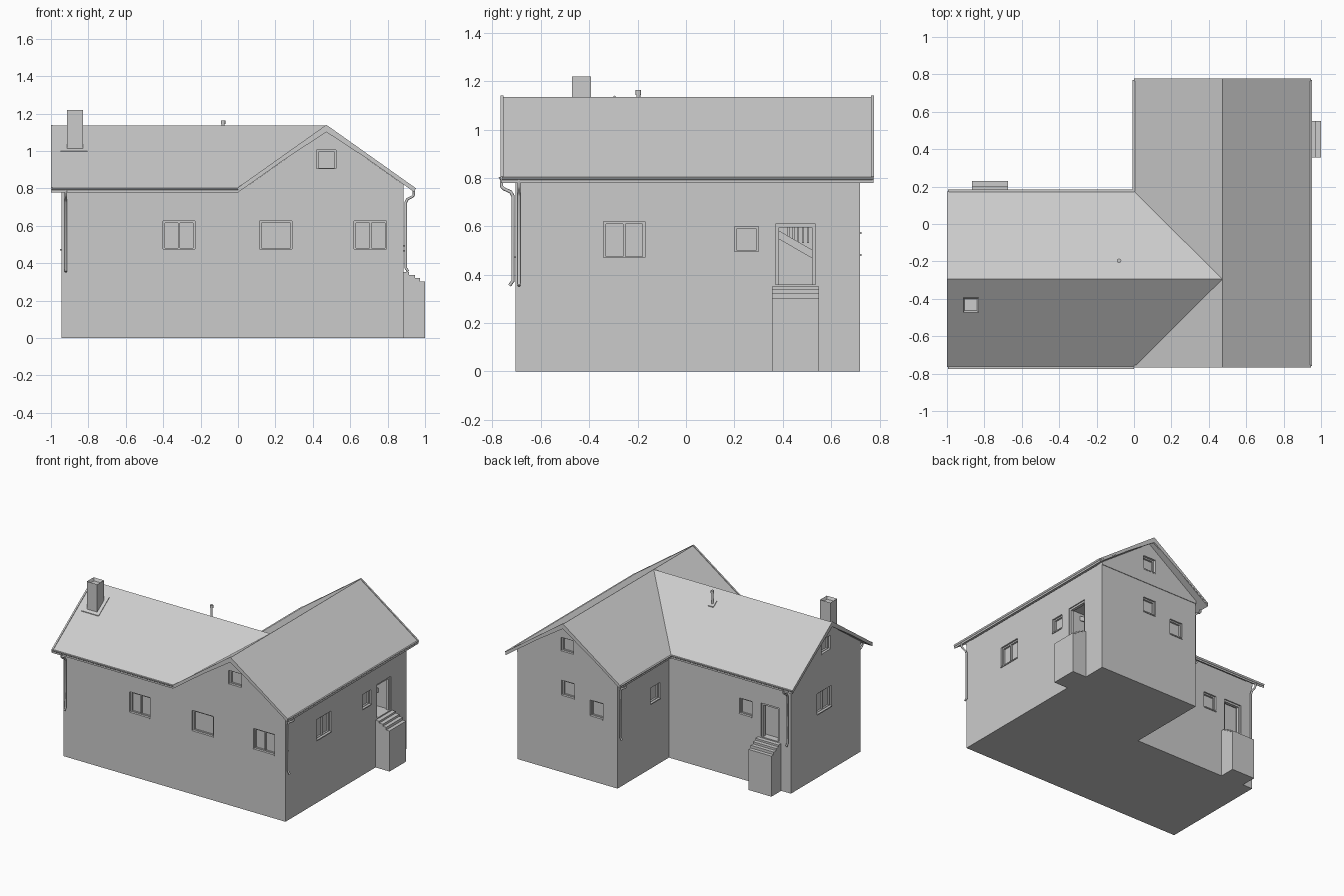
import bpy, bmesh, math
from mathutils import Vector, Matrix

if "Cube" in bpy.data.objects:
    bpy.data.objects.remove(bpy.data.objects["Cube"])


def finish(name, bm):
    bmesh.ops.recalc_face_normals(bm, faces=bm.faces)
    me = bpy.data.meshes.new(name)
    bm.to_mesh(me)
    bm.free()
    ob = bpy.data.objects.new(name, me)
    bpy.context.collection.objects.link(ob)
    return ob


def add_box(bm, lo, hi):
    c = [(a + b) / 2 for a, b in zip(lo, hi)]
    s = [abs(b - a) for a, b in zip(lo, hi)]
    m = Matrix.Translation(c) @ Matrix.Diagonal((*s, 1))
    bmesh.ops.create_cube(bm, size=1, matrix=m)


def add_prism(bm, pts, vec):
    f = bm.faces.new([bm.verts.new(p) for p in pts])
    r = bmesh.ops.extrude_face_region(bm, geom=[f])
    bmesh.ops.translate(bm, vec=vec, verts=[v for v in r['geom'] if isinstance(v, bmesh.types.BMVert)])
    # extrude_face_region removes the start cap from the region, so restore it if absent
    if not f.is_valid:
        bm.faces.new([v for v in bm.verts if any((v.co - Vector(p)).length < 1e-7 for p in pts)])


def prism(name, pts, vec):
    bm = bmesh.new()
    add_prism(bm, pts, Vector(vec))
    return finish(name, bm)


# wall planes: (axis of normal, coordinate, outward sign)
X0, X1, XM = -0.945, 0.885, 0.06
Y0, Y1, YM = -0.705, 0.72, 0.115
FACES = dict(front=(1, Y0, -1), right=(0, X1, 1), back=(1, Y1, 1),
             wing_back=(1, YM, 1), wing_left=(0, XM, -1), left=(0, X0, -1))


def face_box(bm, face, u0, u1, z0, z1, d0, d1):
    ax, c, s = FACES[face]
    a, b = c + s * d0, c + s * d1
    if ax == 0:
        add_box(bm, (min(a, b), u0, z0), (max(a, b), u1, z1))
    else:
        add_box(bm, (u0, min(a, b), z0), (u1, max(a, b), z1))


# foundation and upper walls share the L-shaped plan
PLAN = [(X0, Y0), (X1, Y0), (X1, Y1), (XM, Y1), (XM, YM), (X0, YM)]
prism("foundation", [(x, y, 0) for x, y in PLAN], (0, 0, 0.355))
walls = prism("walls", [(x, y, 0.355) for x, y in PLAN], (0, 0, 0.463))

# gable end panels
XR, YR, EZ, RZ = 0.4725, -0.295, 0.80, 1.135
gables = []
for nm, y, d in (("front_gable", Y0 - 0.004, 0.05), ("back_gable", Y1 + 0.004, -0.05)):
    gables.append(prism(nm, [(XM, y, EZ), (X1, y, EZ), (X1, y, 0.82), (XR, y, 1.112), (XM, y, 0.82)], (0, d, 0)))
x = X0 - 0.004
gables.append(prism("left_gable", [(x, Y0, EZ), (x, YM, EZ), (x, YM, 0.82), (x, YR, 1.112), (x, Y0, 0.82)], (0.05, 0, 0)))

# openings: face, u0, u1, z0, z1, mullions
WINDOWS = [("front", -0.40, -0.23, 0.47, 0.625, 1), ("front", 0.115, 0.29, 0.47, 0.625, 0),
           ("front", 0.62, 0.795, 0.47, 0.625, 1), ("front", 0.42, 0.525, 0.90, 1.005, 0),
           ("right", -0.34, -0.17, 0.465, 0.62, 1), ("right", 0.20, 0.30, 0.49, 0.60, 0),
           ("back", 0.415, 0.52, 0.57, 0.685, 0), ("back", 0.18, 0.285, 0.48, 0.60, 0),
           ("back", 0.42, 0.525, 0.90, 1.005, 0), ("wing_left", 0.22, 0.33, 0.48, 0.60, 0),
           ("wing_back", -0.625, -0.52, 0.48, 0.60, 0), ("left", -0.36, -0.195, 0.47, 0.625, 1),
           ("left", -0.345, -0.24, 0.90, 1.005, 0)]
DOORS = [("right", 0.37, 0.535, 0.36, 0.61, 0.16), ("wing_back", -0.845, -0.70, 0.36, 0.61, 0.05)]
wall_cut, gable_cut = bmesh.new(), bmesh.new()
for f, u0, u1, z0, z1, m in WINDOWS:
    face_box(gable_cut if z0 > 0.8 else wall_cut, f, u0, u1, z0, z1, -0.025, 0.05)
for f, u0, u1, z0, z1, d in DOORS:
    face_box(wall_cut, f, u0, u1, z0, z1, -d, 0.05)
cutters = [finish("wall_cutter", wall_cut), finish("gable_cutter", gable_cut)]
for ob, cut in [(walls, cutters[0])] + [(g, cutters[1]) for g in gables]:
    mod = ob.modifiers.new("openings", 'BOOLEAN')
    mod.object, mod.operation, mod.solver = cut, 'DIFFERENCE', 'EXACT'
    bpy.context.view_layer.objects.active = ob
    bpy.ops.object.modifier_apply(modifier=mod.name)
for c in cutters:
    bpy.data.objects.remove(c)

# window frames and sills
T = 0.01
for i, (f, u0, u1, z0, z1, m) in enumerate(WINDOWS):
    bm = bmesh.new()
    for a, b, c, d in ((u0, u0 + T, z0, z1), (u1 - T, u1, z0, z1),
                       (u0 + T, u1 - T, z0, z0 + T), (u0 + T, u1 - T, z1 - T, z1)):
        face_box(bm, f, a, b, c, d, -0.026, -0.012)
    if m:
        c = (u0 + u1) / 2
        face_box(bm, f, c - T / 2, c + T / 2, z0 + T, z1 - T, -0.026, -0.012)
    face_box(bm, f, u0, u1, z0 - 0.002, z0 + 0.006, -0.02, 0.006)
    finish(f"window_{f}_{i}", bm)

# door frames
for f, u0, u1, z0, z1, d in DOORS:
    bm = bmesh.new()
    for a, b, c, e in ((u0, u0 + 0.014, z0, z1), (u1 - 0.014, u1, z0, z1), (u0, u1, z1 - 0.014, z1)):
        face_box(bm, f, a, b, c, e, -0.03, -0.008)
    finish("door_frame_" + f, bm)

# stair rail and slats seen inside the right doorway
bm = bmesh.new()
xs = X1 - 0.12
add_prism(bm, [(xs, 0.37, 0.59), (xs, 0.535, 0.495), (xs, 0.535, 0.46), (xs, 0.37, 0.555)], Vector((0.02, 0, 0)))
for k in range(5):
    y = 0.42 + k * 0.02
    add_box(bm, (xs, y, 0.53), (xs + 0.012, y + 0.008, 0.61))
finish("inner_stair_rail", bm)

# outside steps, open underneath
STEPS = [(0, 0.352), (0.03, 0.352), (0.03, 0.338), (0.06, 0.338), (0.06, 0.322),
         (0.088, 0.322), (0.088, 0.302), (0.115, 0.302), (0.115, 0)]
prism("right_steps", [(X1, 0.355, 0)] + [(X1 + d, 0.355, z) for d, z in STEPS], (0, 0.195, 0))
prism("back_steps", [(-0.865, YM, 0)] + [(-0.865, YM + d, z) for d, z in STEPS], (0.19, 0, 0))

# roof with two valleys
bm = bmesh.new()
P = [(-1, -.765, EZ), (0, -.765, EZ), (XR, YR, RZ), (-1, YR, RZ), (-1, .175, EZ), (0, .175, EZ),
     (0, .775, EZ), (XR, .775, RZ), (XR, -.765, RZ), (.945, -.765, EZ), (.945, .775, EZ)]
v = [bm.verts.new(p) for p in P]
for f in ((0, 1, 2, 3), (3, 2, 5, 4), (5, 2, 7, 6), (1, 8, 2), (8, 9, 10, 7, 2)):
    bm.faces.new([v[i] for i in f])
low = bmesh.ops.duplicate(bm, geom=bm.faces[:])
vm = low['vert_map']
rim = [e for e in bm.edges if e.is_boundary and e.verts[0] in v and e.verts[1] in v]
for q in v:
    vm[q].co.z -= 0.022
for e in rim:
    a, b = e.verts
    bm.faces.new((a, b, vm[b], vm[a]))
finish("roof", bm)

# verge boards along the gable edges
UP, DN = 0.005, 0.034
for nm, y, d in (("front_verge", -0.767, 0.012), ("back_verge", 0.777, -0.012)):
    prism(nm, [(0, y, EZ + UP), (XR, y, RZ + UP), (.945, y, EZ + UP), (.945, y, EZ - 0.008),
               (XR, y, RZ - DN), (0, y, EZ - 0.008)], (0, d, 0))
prism("left_verge", [(-1, -.765, EZ + UP), (-1, YR, RZ + UP), (-1, .175, EZ + UP), (-1, .175, EZ - 0.008),
                     (-1, YR, RZ - DN), (-1, -.765, EZ - 0.008)], (0.012, 0, 0))

# half-round gutters under the eaves
ARC = [(0.012 * math.cos(a), 0.012 * math.sin(a)) for a in [math.pi * (1 + k / 6) for k in range(7)]]
GZ = 0.803
for nm, a, b in (("front", (-0.995, -.762), (0, -.762)), ("wing_back", (-0.995, .172), (0, .172)),
                 ("wing_left", (0.003, .175), (0.003, .77)), ("right", (.94, -.76), (.94, .77))):
    along_x = a[1] == b[1]
    pts = [(a[0], a[1] + p, GZ + q) if along_x else (a[0] + p, a[1], GZ + q) for p, q in ARC]
    prism(nm + "_gutter", pts, (b[0] - a[0], b[1] - a[1], 0))

# downpipes
for nm, top, wall in (("front", (-.92, -.762), (-.92, -.715)), ("right", (.94, -.69), (.897, -.69)),
                      ("wing_left", (.003, .70), (.048, .70)), ("wing_back", (-.925, .172), (-.925, .127))):
    t, w = Vector((*top, 0)), Vector((*wall, 0))
    path = [t + Vector((0, 0, 0.795)), t + Vector((0, 0, 0.765)), t.lerp(w, 0.2) + Vector((0, 0, 0.755)),
            t.lerp(w, 0.8) + Vector((0, 0, 0.742)), w + Vector((0, 0, 0.725)), w + Vector((0, 0, 0.375)),
            w + (t - w) * 0.3 + Vector((0, 0, 0.355))]
    cu = bpy.data.curves.new(nm + "_downpipe", 'CURVE')
    cu.dimensions, cu.bevel_depth, cu.bevel_resolution, cu.use_fill_caps = '3D', 0.007, 2, True
    sp = cu.splines.new('POLY')
    sp.points.add(len(path) - 1)
    for pt, co in zip(sp.points, path):
        pt.co = (*co, 1)
    bpy.context.collection.objects.link(bpy.data.objects.new(nm + "_downpipe", cu))

# chimney with a hollow top, and its flashing
bm = bmesh.new()
add_box(bm, (-.915, -.472, 0.98), (-.83, -.392, 1.22))
top = max(bm.faces, key=lambda f: f.calc_center_median().z)
bmesh.ops.inset_individual(bm, faces=[top], thickness=0.014)
bmesh.ops.translate(bm, verts=top.verts[:], vec=(0, 0, -0.02))
finish("chimney", bm)
S = (RZ - EZ) / 0.47
zr = lambda y: RZ - S * abs(y - YR)
prism("chimney_flashing", [(x, y, zr(y) - 0.004) for x, y in ((-.948, -.49), (-.805, -.49), (-.805, -.365), (-.948, -.365))], (0, 0, 0.009))

# roof vent with base plate and cap
prism("vent_plate", [(x, y, zr(y) - 0.002) for x, y in ((-.103, -.215), (-.06, -.215), (-.06, -.175), (-.103, -.175))], (0, 0, 0.008))
bm = bmesh.new()
for r, z0, z1 in ((0.008, 1.04, 1.145), (0.012, 1.143, 1.163)):
    bmesh.ops.create_cone(bm, cap_ends=True, segments=12, radius1=r, radius2=r, depth=z1 - z0,
                          matrix=Matrix.Translation((-.08, -.197, (z0 + z1) / 2)))
finish("roof_vent", bm)
